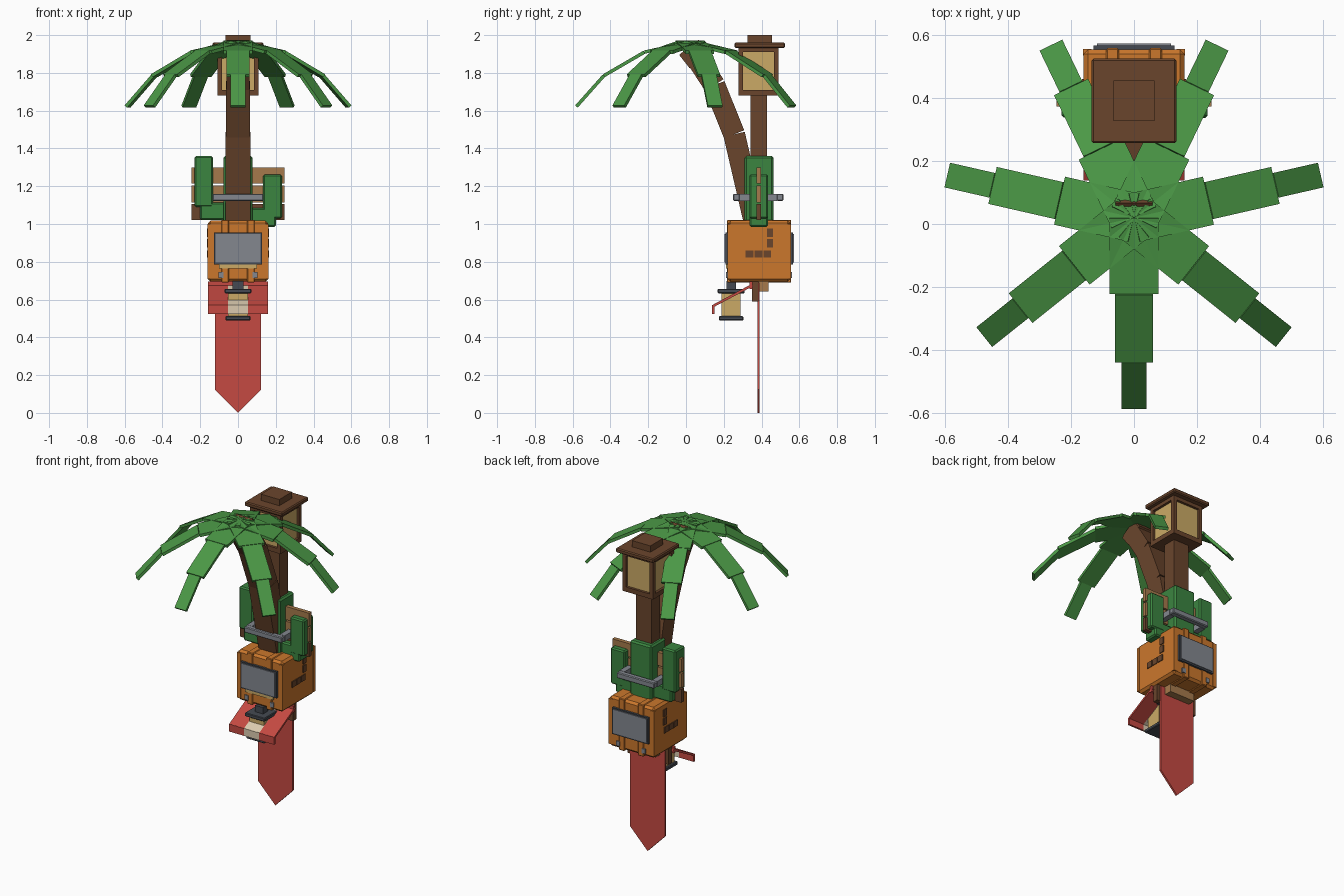
import bpy, bmesh, math
from mathutils import Vector, Matrix

if "Cube" in bpy.data.objects:
    bpy.data.objects.remove(bpy.data.objects["Cube"])


def mat(name, hexcol):
    lin = []
    for i in (0, 2, 4):
        c = int(hexcol[i:i + 2], 16) / 255
        lin.append(c / 12.92 if c <= 0.04045 else ((c + 0.055) / 1.055) ** 2.4)
    m = bpy.data.materials.new(name)
    m.diffuse_color = (*lin, 1)
    m.use_nodes = True
    m.node_tree.nodes["Principled BSDF"].inputs["Base Color"].default_value = m.diffuse_color
    return m


LEAF = mat("leaf green", "4B9846")
CACTUS = mat("cactus green", "3B8540")
ORANGE = mat("orange", "CB772C")
BROWN = mat("wood brown", "6A452C")
TAN = mat("light wood", "A67A4C")
GLASS = mat("lamp yellow", "CBAA66")
GRAY = mat("steel gray", "83878F")
DARK = mat("dark metal", "454A52")
RED = mat("cloth red", "C54A42")
CREAM = mat("cream cloth", "DCCBB0")


def finish(name, bm, m, bevel=0):
    bmesh.ops.recalc_face_normals(bm, faces=bm.faces)
    me = bpy.data.meshes.new(name)
    bm.to_mesh(me)
    bm.free()
    me.materials.append(m)
    ob = bpy.data.objects.new(name, me)
    bpy.context.collection.objects.link(ob)
    if bevel:
        mod = ob.modifiers.new("bevel", 'BEVEL')
        mod.width = bevel
        mod.segments = 1
    return ob


def box(name, x, y, z, m, bevel=0):
    """Box from (min, max) ranges."""
    size = [b - a for a, b in (x, y, z)]
    mid = [(a + b) / 2 for a, b in (x, y, z)]
    bm = bmesh.new()
    bmesh.ops.create_cube(bm, size=1, matrix=Matrix.Translation(mid) @ Matrix.Diagonal((*size, 1)))
    return finish(name, bm, m, bevel)


def beam(name, p0, p1, side, width, thick, m, bevel=0):
    """Box running from p0 to p1, its width along side."""
    p0, p1, side = Vector(p0), Vector(p1), Vector(side)
    d = (p1 - p0).normalized()
    n = d.cross(side)
    mx = Matrix((d * (p1 - p0).length, side * width, n * thick)).transposed().to_4x4()
    mx.translation = (p0 + p1) / 2
    bm = bmesh.new()
    bmesh.ops.create_cube(bm, size=1, matrix=mx)
    return finish(name, bm, m, bevel)


def sq(c, h):
    return (c - h, c + h)


X = (1, 0, 0)
CY = 0.39  # depth axis of the stacked props

# palm fronds: seven, three planks each
frond = [(0.0, 1.962, 0), (0.24, 1.91, 0.156), (0.455, 1.785, 0.12), (0.6, 1.622, 0.08)]
for k in range(7):
    a = -math.pi / 2 + k * math.tau / 7
    ca, sa = math.cos(a), math.sin(a)
    for j in range(3):
        r0, z0, _ = frond[j]
        r1, z1, w = frond[j + 1]
        beam(f"palm_frond_{k}_{j}", (ca * r0, 0.02 + sa * r0, z0), (ca * r1, 0.02 + sa * r1, z1),
             (-sa, ca, 0), w, 0.018, LEAF)

# leaning palm trunk
trunk = [(0.37, 0.98), (0.255, 1.475), (0.15, 1.735), (0.02, 1.935)]
for j in range(3):
    (y0, z0), (y1, z1) = trunk[j], trunk[j + 1]
    beam(f"palm_trunk_{j}", (0, y0, z0), (0, y1, z1), X, 0.13 - 0.004 * j, 0.115, BROWN)
beam("palm_trunk_tip", (0, 0.07, 1.865), (0, 0.015, 1.935), X, 0.118, 0.13, BROWN)

# lamp post and lantern
box("lamp_post", sq(0, 0.055), sq(0.385, 0.043), (1.0, 1.69), BROWN)
box("lantern_floor", sq(0, 0.108), sq(0.383, 0.106), (1.68, 1.71), BROWN)
box("lantern_glass", sq(0, 0.092), sq(0.383, 0.09), (1.71, 1.93), GLASS)
for sx in (-1, 1):
    for sy in (-1, 1):
        box("lantern_corner", sq(sx * 0.096, 0.012), sq(0.383 + sy * 0.094, 0.012), (1.705, 1.93), BROWN)
box("lantern_top_rail", sq(0, 0.108), sq(0.383, 0.106), (1.91, 1.935), BROWN)
box("lantern_roof", sq(0, 0.134), sq(CY, 0.134), (1.932, 1.96), BROWN, 0.006)
box("lantern_cap", sq(0, 0.065), sq(CY, 0.064), (1.955, 2.0), BROWN)

# plank sign
for j, (z0, z1, m) in enumerate([(1.02, 1.105, BROWN), (1.115, 1.205, TAN), (1.215, 1.3, TAN)]):
    box(f"sign_plank_{j}", sq(0, 0.245), (0.372, 0.398), (z0, z1), m)

# cactus with two arms
box("cactus_body", sq(0, 0.077), sq(0.387, 0.076), (1.0, 1.36), CACTUS, 0.01)
box("cactus_left_arm", (-0.23, -0.133), sq(0.387, 0.05), (1.09, 1.36), CACTUS, 0.008)
box("cactus_left_elbow", (-0.2, -0.06), sq(0.387, 0.048), (1.02, 1.115), CACTUS, 0.008)
box("cactus_right_arm", (0.133, 0.233), sq(0.385, 0.05), (1.03, 1.262), CACTUS, 0.008)
box("cactus_right_elbow", (0.06, 0.2), sq(0.385, 0.048), (0.985, 1.085), CACTUS, 0.008)

# square steel collar
for s in (-1, 1):
    box("collar_bar_x", sq(0, 0.134), sq(0.383 + s * 0.115, 0.018), (1.123, 1.16), GRAY, 0.005)
    box("collar_bar_y", sq(s * 0.116, 0.018), sq(0.383, 0.1), (1.123, 1.16), GRAY)

# orange crate with straps
box("crate", sq(0, 0.16), (0.222, 0.552), (0.695, 1.018), ORANGE, 0.014)
for s in (-1, 1):
    box("crate_strap", sq(s * 0.068, 0.02), (0.217, 0.557), (0.69, 1.022), ORANGE, 0.004)
    box("crate_corner_front", sq(s * 0.148, 0.014), (0.219, 0.24), (0.71, 1.0), ORANGE)
    box("crate_corner_back", sq(s * 0.148, 0.014), (0.534, 0.555), (0.71, 1.0), ORANGE)
    # brown rune-like inlays on both sides
    xr = sq(s * 0.161, 0.004)
    for z0, z1 in ((0.93, 0.975), (0.875, 0.92)):
        box("crate_side_mark", xr, (0.428, 0.46), (z0, z1), BROWN)
    for j in range(3):
        box("crate_side_mark", xr, sq(0.336 + j * 0.047, 0.021), (0.822, 0.86), BROWN)
# steel panels front and back
for y0, y1, p0, p1 in ((0.208, 0.224, 0.203, 0.212), (0.55, 0.566, 0.562, 0.571)):
    box("panel_frame", sq(0, 0.128), (y0, y1), (0.785, 0.955), DARK)
    box("panel_plate", sq(0, 0.118), (p0, p1), (0.795, 0.947), GRAY)
box("front_label", sq(0, 0.1), (0.213, 0.222), (0.765, 0.79), GLASS)
for s in (-1, 1):
    for y in (0.217, 0.557):
        box("panel_foot", sq(s * 0.09, 0.012), sq(y, 0.005), (0.715, 0.745), GRAY)

# wall brackets under the crate
box("bracket_block", sq(0, 0.09), (0.37, 0.438), (0.643, 0.7), TAN)
for s in (-1, 1):
    box("bracket_post", sq(s * 0.13, 0.016), (0.35, 0.384), (0.59, 0.7), BROWN)

# pointed banner
bm = bmesh.new()
outline = [(-0.123, 0.69), (-0.123, 0.125), (0, 0), (0.123, 0.125), (0.123, 0.69)]
f = bm.faces.new([bm.verts.new((x, 0.378, z)) for x, z in outline])
ext = bmesh.ops.extrude_face_region(bm, geom=[f])
bmesh.ops.translate(bm, vec=(0, 0.012, 0), verts=[v for v in ext["geom"] if isinstance(v, bmesh.types.BMVert)])
finish("banner", bm, RED)

# awning: two red sides and a cream stripe between them
for x, w, m in ((-0.107, 0.106, RED), (0, 0.108, CREAM), (0.107, 0.106, RED)):
    beam("awning_slope", (x, 0.352, 0.677), (x, 0.142, 0.565), X, w, 0.013, m)
    box("awning_valance", sq(x, w / 2), (0.138, 0.15), (0.523, 0.57), m)
box("awning_back", sq(0, 0.16), (0.335, 0.352), (0.655, 0.695), RED)

# small hanging lantern
LY = 0.239
box("small_lantern_base", sq(0, 0.066), sq(LY, 0.065), (0.49, 0.512), DARK, 0.004)
box("small_lantern_glass", sq(0, 0.052), sq(LY, 0.05), (0.51, 0.637), GLASS)
box("small_lantern_roof", sq(0, 0.071), sq(LY, 0.071), (0.633, 0.656), DARK, 0.004)
box("small_lantern_hook", sq(0, 0.028), sq(LY, 0.025), (0.655, 0.697), DARK)
